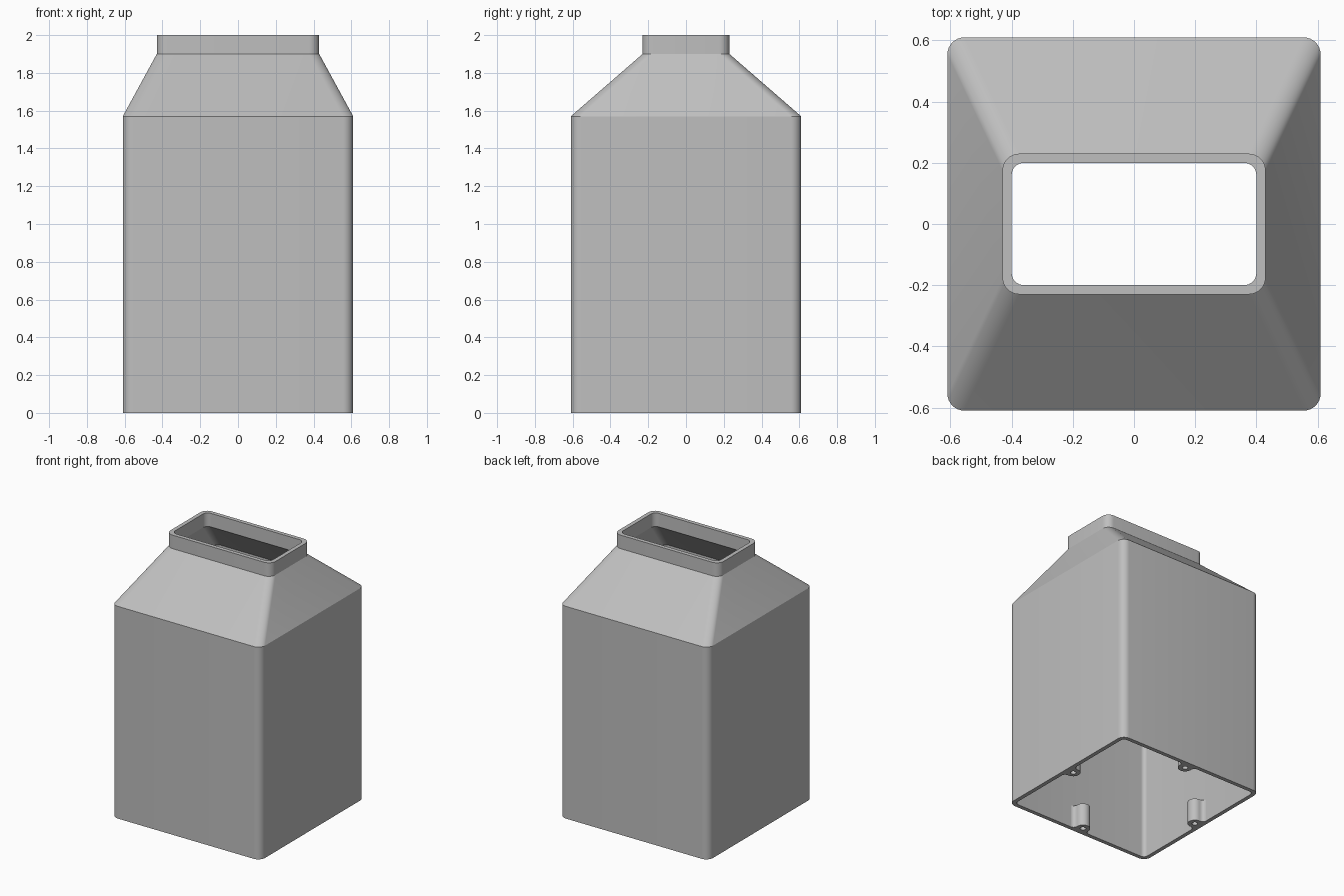
import bpy, bmesh, math

if "Cube" in bpy.data.objects:
    bpy.data.objects.remove(bpy.data.objects["Cube"])

grey = bpy.data.materials.new("plain grey")
grey.diffuse_color = (0.52, 0.52, 0.52, 1)
grey.use_nodes = True
grey.node_tree.nodes["Principled BSDF"].inputs["Base Color"].default_value = grey.diffuse_color


def rounded_rect(hx, hy, r, seg=8):
    """Counter-clockwise outline of a rounded rectangle."""
    pts = []
    for k, (sx, sy) in enumerate([(1, 1), (-1, 1), (-1, -1), (1, -1)]):
        for i in range(seg + 1):
            a = math.pi / 2 * (k + i / seg)
            pts.append((sx * (hx - r) + r * math.cos(a), sy * (hy - r) + r * math.sin(a)))
    return pts


def add_object(name, bm):
    bmesh.ops.recalc_face_normals(bm, faces=bm.faces)
    mesh = bpy.data.meshes.new(name)
    bm.to_mesh(mesh)
    bm.free()
    mesh.materials.append(grey)
    obj = bpy.data.objects.new(name, mesh)
    bpy.context.collection.objects.link(obj)
    bpy.ops.object.select_all(action='DESELECT')
    obj.select_set(True)
    bpy.context.view_layer.objects.active = obj
    bpy.ops.object.shade_smooth_by_angle(angle=math.radians(20))
    return obj


def strip(bm, a, b):
    """Quads joining two closed loops of equal length."""
    for i in range(len(a)):
        j = (i + 1) % len(a)
        bm.faces.new((a[i], a[j], b[j], b[i]))


# Hollow housing: outside going up, over the neck rim, inside going down
sections = [(0.61, 0.61, 0.055, 0), (0.61, 0.61, 0.055, 1.57),
            (0.43, 0.23, 0.055, 1.9), (0.43, 0.23, 0.055, 2.0),
            (0.40, 0.20, 0.04, 2.0), (0.40, 0.20, 0.04, 1.9),
            (0.58, 0.58, 0.03, 1.57), (0.58, 0.58, 0.03, 0)]
bm = bmesh.new()
loops = [[bm.verts.new((x, y, z)) for x, y in rounded_rect(hx, hy, r)]
         for hx, hy, r, z in sections]
for n in range(len(loops)):
    strip(bm, loops[n], loops[(n + 1) % len(loops)])
add_object("housing_shell", bm)

# Screw boss outline: u along the wall, v inward, with concave fillets
WALL, HEIGHT = 0.58, 0.17
CV, R, FR, HOLE = 0.035, 0.05, 0.03, 0.02
fu = math.sqrt((R + FR) ** 2 - (CV - FR) ** 2)
tilt = math.atan2(CV - FR, fu)
fillet = [(fu + FR * math.cos(a), FR + FR * math.sin(a)) for a in
          [-math.pi / 2 - i / 6 * (math.pi / 2 - tilt) for i in range(7)]]
fillet[-1] = (R * math.cos(tilt), CV - R * math.sin(tilt))
arc = [(R * math.cos(a), CV + R * math.sin(a)) for a in
       [-tilt + i / 16 * (math.pi + 2 * tilt) for i in range(1, 16)]]
outline = fillet + arc + [(-u, v) for u, v in reversed(fillet)]
hole = [(HOLE * math.cos(a), CV + HOLE * math.sin(a))
        for a in [i / 20 * math.tau for i in range(20)]]

# One boss at the middle of each wall
for k, side in enumerate(["front", "right", "back", "left"]):
    bm = bmesh.new()
    rings = {}
    for z in (0, HEIGHT):
        edges = []
        for key, pts in (("outer", outline), ("hole", hole)):
            vs = [bm.verts.new((u, v - WALL, z)) for u, v in pts]
            edges += [bm.edges.new((vs[i - 1], vs[i])) for i in range(len(vs))]
            rings[key, z] = vs
        bmesh.ops.triangle_fill(bm, edges=edges, use_beauty=True, normal=(0, 0, 1))
    for key in ("outer", "hole"):
        strip(bm, rings[key, 0], rings[key, HEIGHT])
    boss = add_object(side + "_screw_boss", bm)
    boss.rotation_euler.z = k * math.pi / 2
